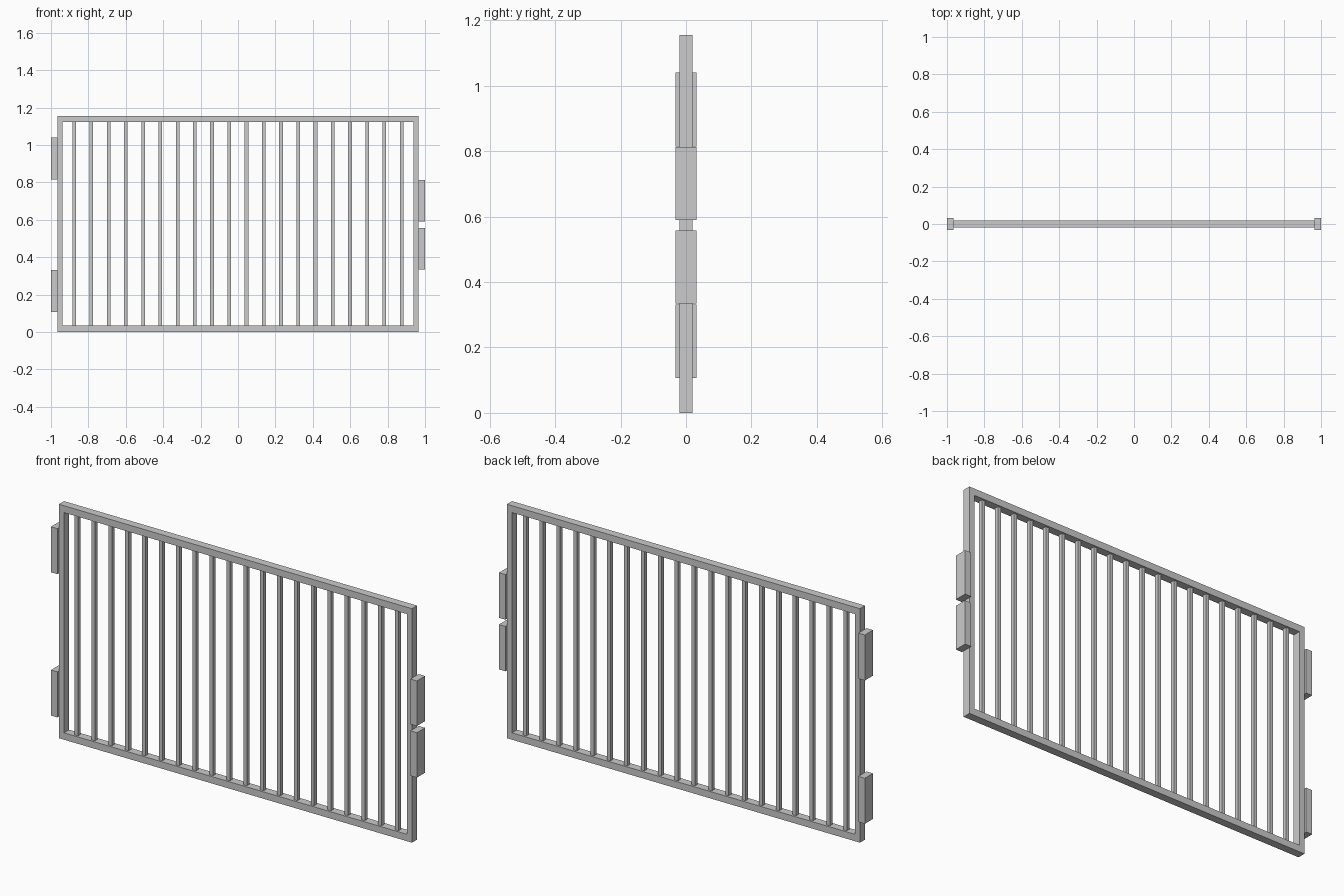
import bpy, bmesh

if "Cube" in bpy.data.objects:
    bpy.data.objects.remove(bpy.data.objects["Cube"])


def box(name, x0, x1, y0, y1, z0, z1):
    """Axis-aligned box given by its extents."""
    bm = bmesh.new()
    bmesh.ops.create_cube(bm, size=1)
    for v in bm.verts:
        v.co = (x1 if v.co.x > 0 else x0,
                y1 if v.co.y > 0 else y0,
                z1 if v.co.z > 0 else z0)
    mesh = bpy.data.meshes.new(name)
    bm.to_mesh(mesh)
    bm.free()
    obj = bpy.data.objects.new(name, mesh)
    bpy.context.collection.objects.link(obj)
    return obj


def ring_frame(name, w, h, side, rail, d):
    """Rectangular frame: outer and inner loops at front and back, bridged."""
    bm = bmesh.new()
    loops = []
    for x, z0, z1, y in ((w, 0, h, -d), (w - side, rail, h - rail, -d),
                         (w - side, rail, h - rail, d), (w, 0, h, d)):
        loops.append([bm.verts.new(p) for p in
                      ((-x, y, z0), (x, y, z0), (x, y, z1), (-x, y, z1))])
    for k in range(4):
        a, b = loops[k], loops[(k + 1) % 4]
        for i in range(4):
            j = (i + 1) % 4
            bm.faces.new((a[i], a[j], b[j], b[i]))
    bmesh.ops.recalc_face_normals(bm, faces=bm.faces)
    mesh = bpy.data.meshes.new(name)
    bm.to_mesh(mesh)
    bm.free()
    bpy.context.collection.objects.link(bpy.data.objects.new(name, mesh))


# Outer frame
HALF_W, HEIGHT, RAIL = 0.965, 1.156, 0.034
ring_frame("gate_frame", HALF_W, HEIGHT, 0.028, RAIL, 0.02)

# Vertical bars
bar = box("bars", -0.886, -0.867, -0.01, 0.01, RAIL, HEIGHT - RAIL)
array = bar.modifiers.new("repeat", 'ARRAY')
array.count = 20
array.use_relative_offset = False
array.use_constant_offset = True
array.constant_offset_displace = (0.0922, 0, 0)

# Hinge blocks on the left, latch blocks on the right
for z0, z1 in ((0.107, 0.332), (0.815, 1.04)):
    box("hinge_block", -1.0, -HALF_W, -0.032, 0.032, z0, z1)
for z0, z1 in ((0.335, 0.557), (0.59, 0.813)):
    box("latch_block", HALF_W, 1.0, -0.032, 0.032, z0, z1)
